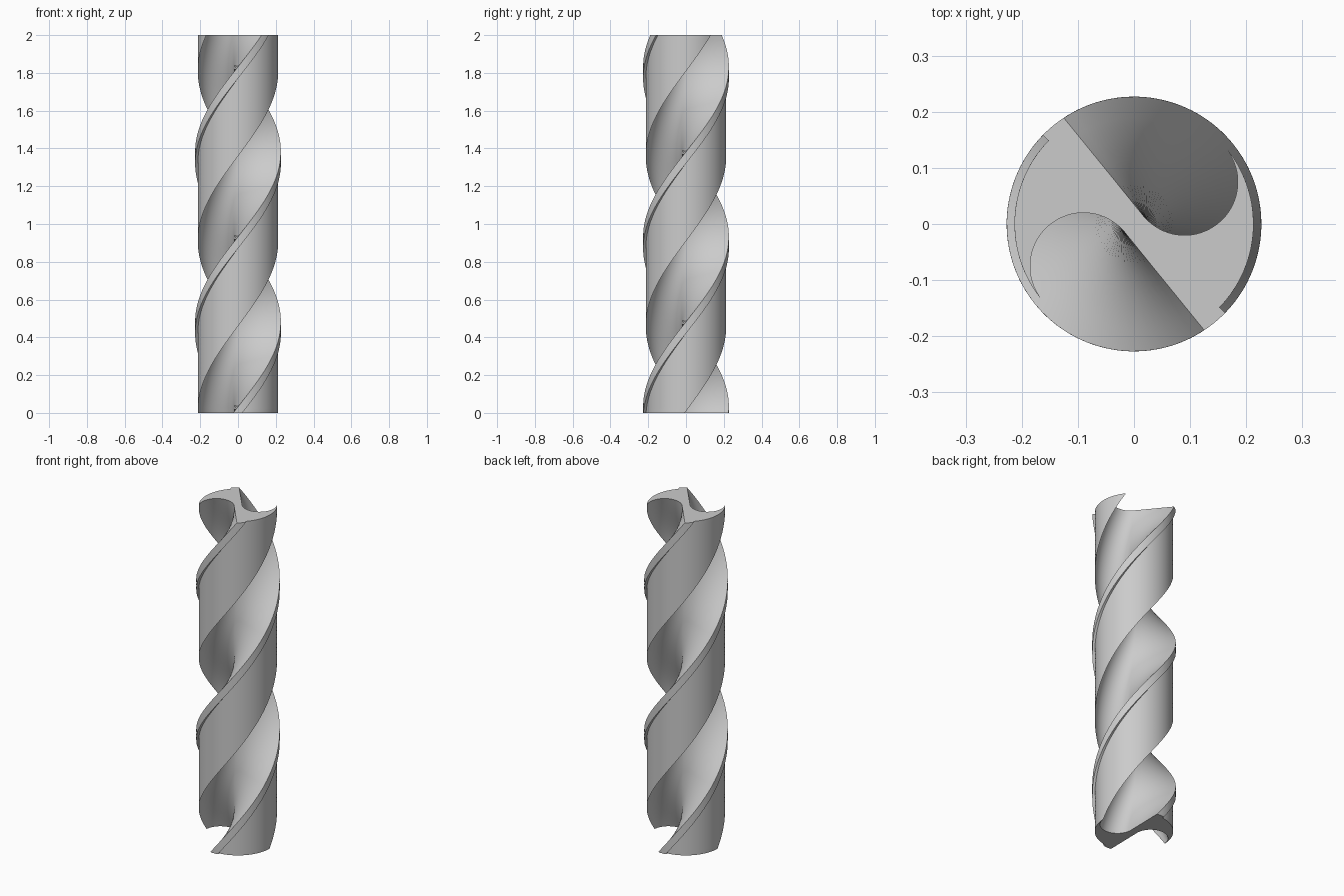
import bpy, bmesh
from math import radians, cos, sin, atan2

if "Cube" in bpy.data.objects:
    bpy.data.objects.remove(bpy.data.objects["Cube"])

HEIGHT, LAYERS, TWIST = 2.0, 80, radians(400)


def arc(cx, cy, r, a0, a1, n):
    """n + 1 points along an arc, angles in degrees."""
    pts = []
    for i in range(n + 1):
        a = radians(a0 + (a1 - a0) * i / n)
        pts.append((cx + r * cos(a), cy + r * sin(a)))
    return pts


# Half of the cross-section: raised margin, land, hooked flute, straight lip
half = arc(0, 0, 0.227, 123.5, 135.8, 4)
half += arc(0, 0, 0.213, 135.8, 218.2, 20)
half += arc(-0.09, -0.075, 0.095, 214, 40.5, 28)
lip_start, lip_end = half[-1], (-half[0][0], -half[0][1])
for i in range(1, 6):
    t = i / 6
    half.append(tuple(a + (b - a) * t for a, b in zip(lip_start, lip_end)))

# The other half is the same shape turned 180 degrees
section = half + [(-x, -y) for x, y in half]

# Sweep the section upwards while twisting
bm = bmesh.new()
rings = []
for k in range(LAYERS + 1):
    t = k / LAYERS
    a = TWIST * (t - 1)
    c, s = cos(a), sin(a)
    rings.append([bm.verts.new((x * c - y * s, x * s + y * c, HEIGHT * t))
                  for x, y in section])
n = len(section)
for lo, hi in zip(rings, rings[1:]):
    for i in range(n):
        j = (i + 1) % n
        bm.faces.new((lo[i], lo[j], hi[j], hi[i]))

# Flat ends
bm.faces.new(rings[0][::-1])
bm.faces.new(rings[-1])

mesh = bpy.data.meshes.new("fluted_drill_body")
bm.to_mesh(mesh)
bm.free()
body = bpy.data.objects.new("fluted_drill_body", mesh)
bpy.context.collection.objects.link(body)
bpy.context.view_layer.objects.active = body
body.select_set(True)
bpy.ops.object.shade_smooth_by_angle(angle=radians(30))
